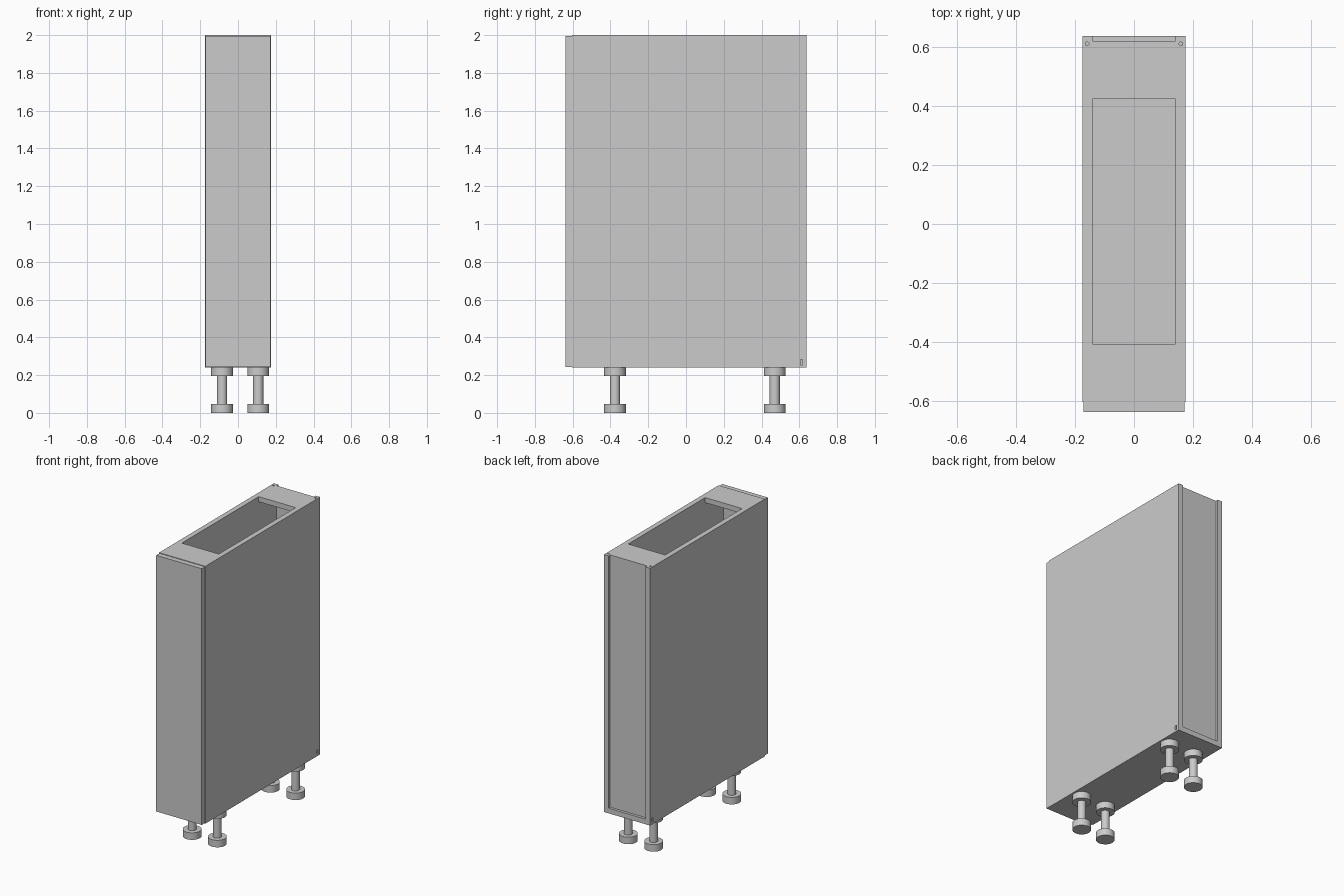
import bpy, bmesh, math
from mathutils import Vector

if "Cube" in bpy.data.objects:
    bpy.data.objects.remove(bpy.data.objects["Cube"])


def box(name, x, y, z):
    """Box from (min, max) ranges on each axis."""
    bm = bmesh.new()
    bmesh.ops.create_cube(bm, size=1)
    lo, hi = Vector((x[0], y[0], z[0])), Vector((x[1], y[1], z[1]))
    for v in bm.verts:
        v.co = Vector([lo[i] + (v.co[i] + 0.5) * (hi[i] - lo[i]) for i in range(3)])
    me = bpy.data.meshes.new(name)
    bm.to_mesh(me)
    bm.free()
    ob = bpy.data.objects.new(name, me)
    bpy.context.collection.objects.link(ob)
    return ob


def lathe(name, profile, x, y, sides=32):
    """Revolve (radius, z) points around a vertical axis."""
    bm = bmesh.new()
    rings = [[bm.verts.new((x + r * math.cos(2 * math.pi * i / sides),
                            y + r * math.sin(2 * math.pi * i / sides), z))
              for i in range(sides)] for r, z in profile]
    for a, b in zip(rings, rings[1:]):
        for i in range(sides):
            j = (i + 1) % sides
            bm.faces.new((a[i], a[j], b[j], b[i]))
    bm.faces.new(rings[0][::-1])
    bm.faces.new(rings[-1])
    me = bpy.data.meshes.new(name)
    bm.to_mesh(me)
    bm.free()
    ob = bpy.data.objects.new(name, me)
    bpy.context.collection.objects.link(ob)
    return ob


def cut(ob, cutter):
    m = ob.modifiers.new("cut", 'BOOLEAN')
    m.operation, m.object, m.solver = 'DIFFERENCE', cutter, 'EXACT'
    cutter.hide_render = True
    cutter.hide_set(True)


W, IN = 0.175, 0.14           # outer and inner half widths
FRONT, BACK = -0.603, 0.638   # carcass depth
LOW, TOP, T = 0.24, 2.0, 0.035

# Side panels with small fixing holes near the back edge
for s, side in ((-1, "left"), (1, "right")):
    panel = box(f"{side}_side_panel", sorted((s * IN, s * W)), (FRONT, BACK), (LOW, TOP))
    cut(panel, lathe(f"{side}_top_hole_cutter",
                     [(0.006, TOP - 0.03), (0.006, TOP + 0.02)], s * 0.159, 0.611, 16))
    cut(panel, box(f"{side}_slot_cutter", sorted((s * 0.16, s * 0.19)),
                   (0.605, 0.617), (0.254, 0.283)))

# Bottom, top rails and thin recessed back
box("bottom_panel", (-IN, IN), (FRONT, BACK), (LOW, LOW + T))
box("front_top_rail", (-IN, IN), (FRONT, -0.407), (TOP - T, TOP))
box("back_top_rail", (-IN, IN), (0.424, 0.614), (TOP - T, TOP))
box("back_panel", (-IN, IN), (0.614, 0.62), (LOW + T, TOP))

# Door
box("door", (-0.172, 0.172), (-0.638, FRONT), (LOW + 0.004, TOP - 0.004))

# Adjustable legs
LEG = [(0.058, 0), (0.058, 0.048), (0.027, 0.048),
       (0.027, 0.195), (0.058, 0.195), (0.058, LOW)]
for yn, y in (("front", -0.376), ("back", 0.47)):
    for xn, x in (("left", -0.084), ("right", 0.107)):
        leg = lathe(f"{yn}_{xn}_leg", LEG, x, y)
        bpy.ops.object.select_all(action='DESELECT')
        leg.select_set(True)
        bpy.context.view_layer.objects.active = leg
        bpy.ops.object.shade_smooth_by_angle(angle=math.radians(30))
